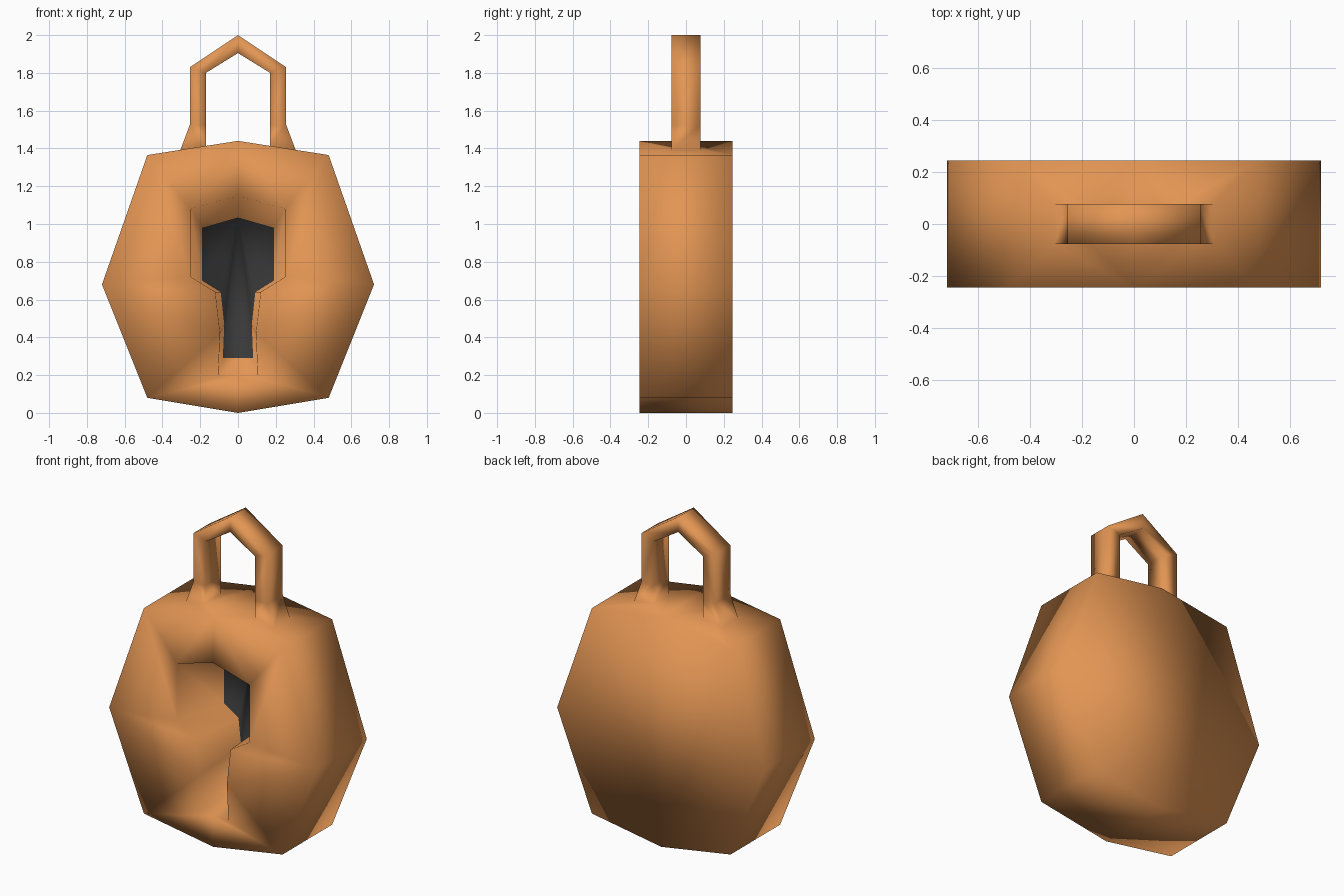
import bpy, bmesh

if "Cube" in bpy.data.objects:
    bpy.data.objects.remove(bpy.data.objects["Cube"])

ORANGE, DARK = 0, 1
DEPTH = 0.245        # half thickness of the body
PANEL_Y = 0.135      # depth of the dark keyhole floor
BAR = 0.077          # half thickness of the shackle

# Right-hand half profiles (x, z), mirrored below
BODY = [(0, 1.44), (0.48, 1.365), (0.72, 0.68), (0.48, 0.08), (0, 0)]
KEYHOLE = [(0, 1.15), (0.25, 1.08), (0.25, 0.72), (0.12, 0.64),
           (0.095, 0.42), (0.105, 0.19), (0, 0.19)]
# Shackle rings: inner (x, z), outer (x, z)
SHACKLE = [((0.17, 1.413), (0.305, 1.392)), ((0.17, 1.525), (0.255, 1.525)),
           ((0.17, 1.80), (0.255, 1.83)), ((0, 1.905), (0, 2.0))]


def material(name, color):
    m = bpy.data.materials.new(name)
    m.diffuse_color = (*color, 1)
    m.use_nodes = True
    m.node_tree.nodes["Principled BSDF"].inputs["Base Color"].default_value = m.diffuse_color
    return m


bm = bmesh.new()


def loop(points, y):
    return [bm.verts.new((x, y, z)) for x, z in points]


def strip(a, b, closed=False):
    """Quads between two matching vertex rows."""
    n = len(a)
    for i in range(n if closed else n - 1):
        j = (i + 1) % n
        bm.faces.new((a[i], a[j], b[j], b[i]))


# Body outline, back face and side walls
front, back = loop(BODY, -DEPTH), loop(BODY, DEPTH)
bm.faces.new(back)
strip(front[1:], back[1:])

# Shackle growing out of the sloped top
rings = []
for (xi, zi), (xo, zo) in SHACKLE:
    rings.append([bm.verts.new(p) for p in
                  ((xi, -BAR, zi), (xo, -BAR, zo), (xo, BAR, zo), (xi, BAR, zi))])
strip([front[0], front[1], back[1], back[0]], rings[0], closed=True)
for a, b in zip(rings, rings[1:]):
    strip(a, b, closed=True)

# Front face around the keyhole
T, A, B, C, D = front
k = loop(KEYHOLE, -DEPTH)
for f in ((T, A, k[1], k[0]), (A, B, k[2], k[1]), (B, k[3], k[2]),
          (B, C, k[4], k[3]), (C, k[5], k[4]), (C, D, k[6], k[5])):
    bm.faces.new(f)

# Tapered keyhole walls and dark floor
floor = loop([(x * 0.765, 0.635 + (z - 0.635) * 0.776) for x, z in KEYHOLE], PANEL_Y)
strip(k, floor)
bm.faces.new(floor).material_index = DARK

# Mirror to the left half and weld
dup = bmesh.ops.duplicate(bm, geom=bm.verts[:] + bm.edges[:] + bm.faces[:])["geom"]
for v in dup:
    if isinstance(v, bmesh.types.BMVert):
        v.co.x = -v.co.x
bmesh.ops.remove_doubles(bm, verts=bm.verts[:], dist=0.0005)
bmesh.ops.recalc_face_normals(bm, faces=bm.faces[:])
for f in bm.faces:
    f.smooth = True

mesh = bpy.data.meshes.new("padlock")
bm.to_mesh(mesh)
bm.free()
mesh.materials.append(material("orange metal", (0.76, 0.30, 0.087)))
mesh.materials.append(material("dark keyhole", (0.04, 0.04, 0.04)))
padlock = bpy.data.objects.new("padlock", mesh)
bpy.context.collection.objects.link(padlock)
